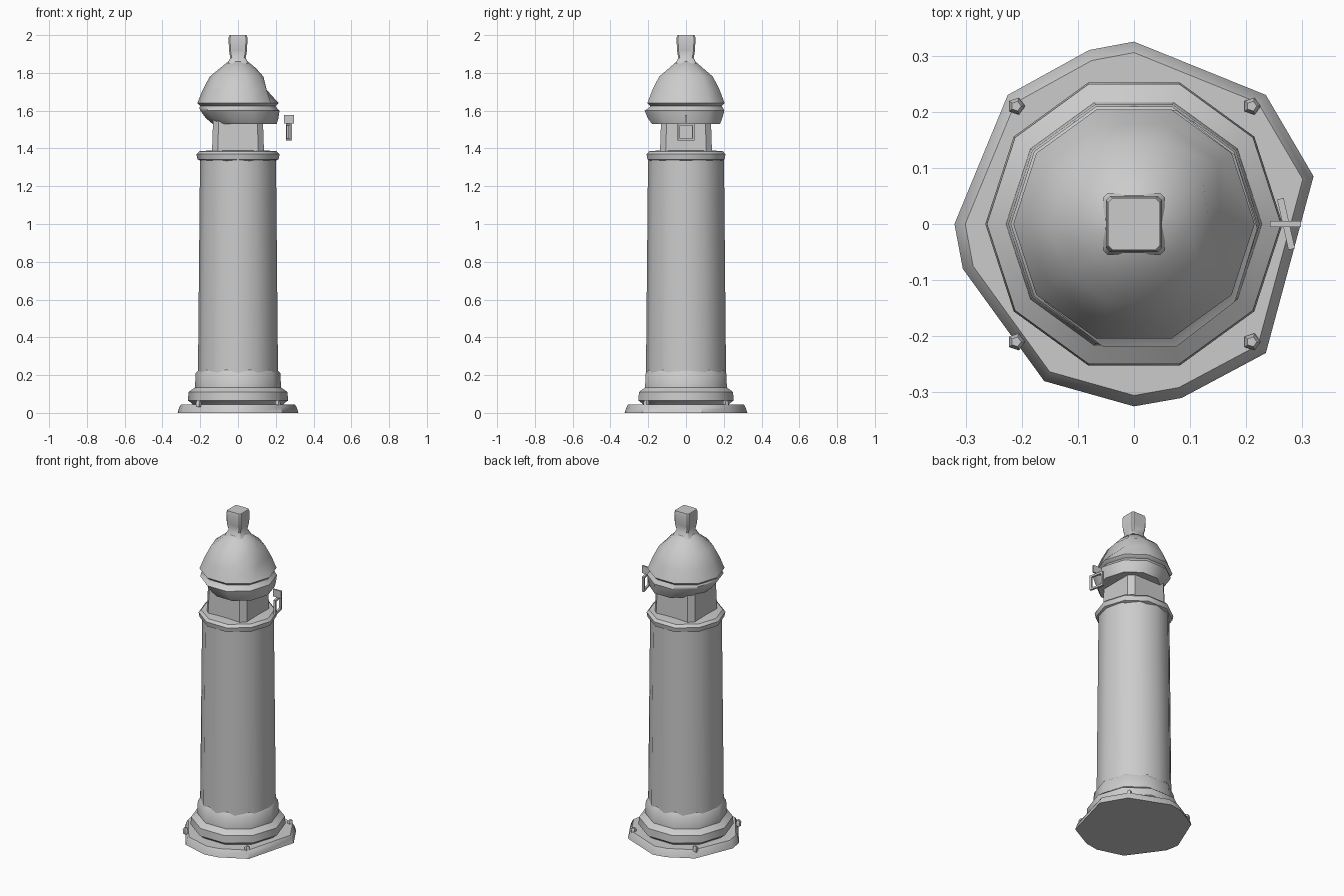
import bpy, bmesh
from math import sin, cos, pi, radians

if "Cube" in bpy.data.objects:
    bpy.data.objects.remove(bpy.data.objects["Cube"])


def make_object(name, bm, smooth=40):
    bmesh.ops.recalc_face_normals(bm, faces=bm.faces)
    mesh = bpy.data.meshes.new(name)
    bm.to_mesh(mesh)
    bm.free()
    ob = bpy.data.objects.new(name, mesh)
    bpy.context.collection.objects.link(ob)
    bpy.ops.object.select_all(action='DESELECT')
    ob.select_set(True)
    bpy.context.view_layer.objects.active = ob
    if smooth:
        bpy.ops.object.shade_smooth_by_angle(angle=radians(smooth))
    return ob


def loft(name, rings, smooth=40):
    """Skin a stack of equal-length point rings and cap both ends."""
    bm = bmesh.new()
    rows = [[bm.verts.new(p) for p in r] for r in rings]
    n = len(rows[0])
    for a, b in zip(rows, rows[1:]):
        for i in range(n):
            j = (i + 1) % n
            bm.faces.new((a[i], a[j], b[j], b[i]))
    bm.faces.new(rows[0])
    bm.faces.new(rows[-1])
    return make_object(name, bm, smooth)


def ring(z, rx, ry=None, n=10, cx=0, cy=0, turn=0, flute=1):
    ry = ry or rx
    pts = []
    for i in range(n):
        a = turn + 2 * pi * i / n
        k = flute if i % 2 else 1
        pts.append((cx + rx * k * cos(a), cy + ry * k * sin(a), z))
    return pts


def square(z, h, chamfer=0.0):
    c = h - chamfer
    return [(h, -c, z), (h, c, z), (c, h, z), (-c, h, z),
            (-h, c, z), (-h, -c, z), (-c, -h, z), (c, -h, z)]


def box(name, loc, size, turn=0, bm=None):
    own = bm is None
    bm = bm or bmesh.new()
    vs = bmesh.ops.create_cube(bm, size=1)['verts']
    for v in vs:
        x, y, z = (v.co[k] * size[k] for k in range(3))
        v.co = (loc[0] + x * cos(turn) - y * sin(turn),
                loc[1] + x * sin(turn) + y * cos(turn), loc[2] + z)
    if own:
        make_object(name, bm, 0)


# Irregular bolted foot plate
outline = [(0.32, 0.085), (0.235, 0.23), (0, 0.325), (-0.08, 0.31), (-0.225, 0.23),
           (-0.32, 0), (-0.305, -0.08), (-0.16, -0.28), (0, -0.325), (0.085, -0.31),
           (0.235, -0.23)]
loft("foot_plate", [[(x * s, y * s, z) for x, y in outline]
                    for z, s in ((0, 1), (0.03, 0.97), (0.045, 0.94))])

# Four bolts on the plate
for sx in (-1, 1):
    for sy in (-1, 1):
        loft("bolt", [ring(z, r, n=5, cx=0.21 * sx, cy=0.21 * sy)
                      for z, r in ((0.03, 0.015), (0.055, 0.016), (0.066, 0.009))])

# Stepped plinth
loft("plinth", [ring(z, r) for z, r in
                ((0.04, 0.235), (0.055, 0.25), (0.065, 0.265), (0.11, 0.262),
                 (0.135, 0.228), (0.21, 0.224), (0.235, 0.2))])

# Gently tapered, shallowly fluted column
loft("column", [ring(0.2, 0.212, n=24, flute=0.97), ring(1.35, 0.201, n=24, flute=0.97)], 60)

# Collar ring on top of the column
loft("column_ring", [ring(z, r) for z, r in
                     ((1.33, 0.185), (1.342, 0.215), (1.37, 0.22), (1.385, 0.205), (1.39, 0.14))])

# Squared neck
loft("neck", [square(1.37, 0.138, 0.03), square(1.55, 0.132, 0.03)])

# Lopsided lower rim of the cap
loft("cap_rim", [ring(z, rx, ry, cx=cx, cy=cy) for z, rx, ry, cx, cy in
                 ((1.53, 0.17, 0.19, 0.035, 0), (1.56, 0.192, 0.207, 0.022, -0.005),
                  (1.6, 0.21, 0.222, 0.01, -0.008), (1.615, 0.205, 0.205, 0, 0),
                  (1.63, 0.195, 0.195, 0, 0))])

# Domed cap with a small recess on the right
dome = [ring(z, r) for z, r in ((1.62, 0.195), (1.64, 0.215), (1.71, 0.187),
                                (1.78, 0.15), (1.825, 0.095), (1.87, 0.04))]
for k, depth in ((2, 0.035), (3, 0.015)):
    x, y, z = dome[k][0]
    dome[k][0] = (x - depth, y, z)
loft("cap_dome", dome, 50)

# Squared finial
loft("finial", [square(z, h, 0.008) for z, h in
                ((1.85, 0.055), (1.88, 0.041), (1.92, 0.048), (1.985, 0.05), (2.0, 0.046))])

# Hook plate and hanging square ring on the right side
box("hook_plate", (0.27, 0, 1.555), (0.055, 0.01, 0.045))
bm = bmesh.new()
t = 0.22
for z in (1.447, 1.527):
    box("", (0.271, 0, z), (0.012, 0.092, 0.012), t, bm)
for s in (-1, 1):
    box("", (0.271 - s * 0.04 * sin(t), s * 0.04 * cos(t), 1.487), (0.012, 0.012, 0.07), t, bm)
make_object("hanging_ring", bm, 0)
